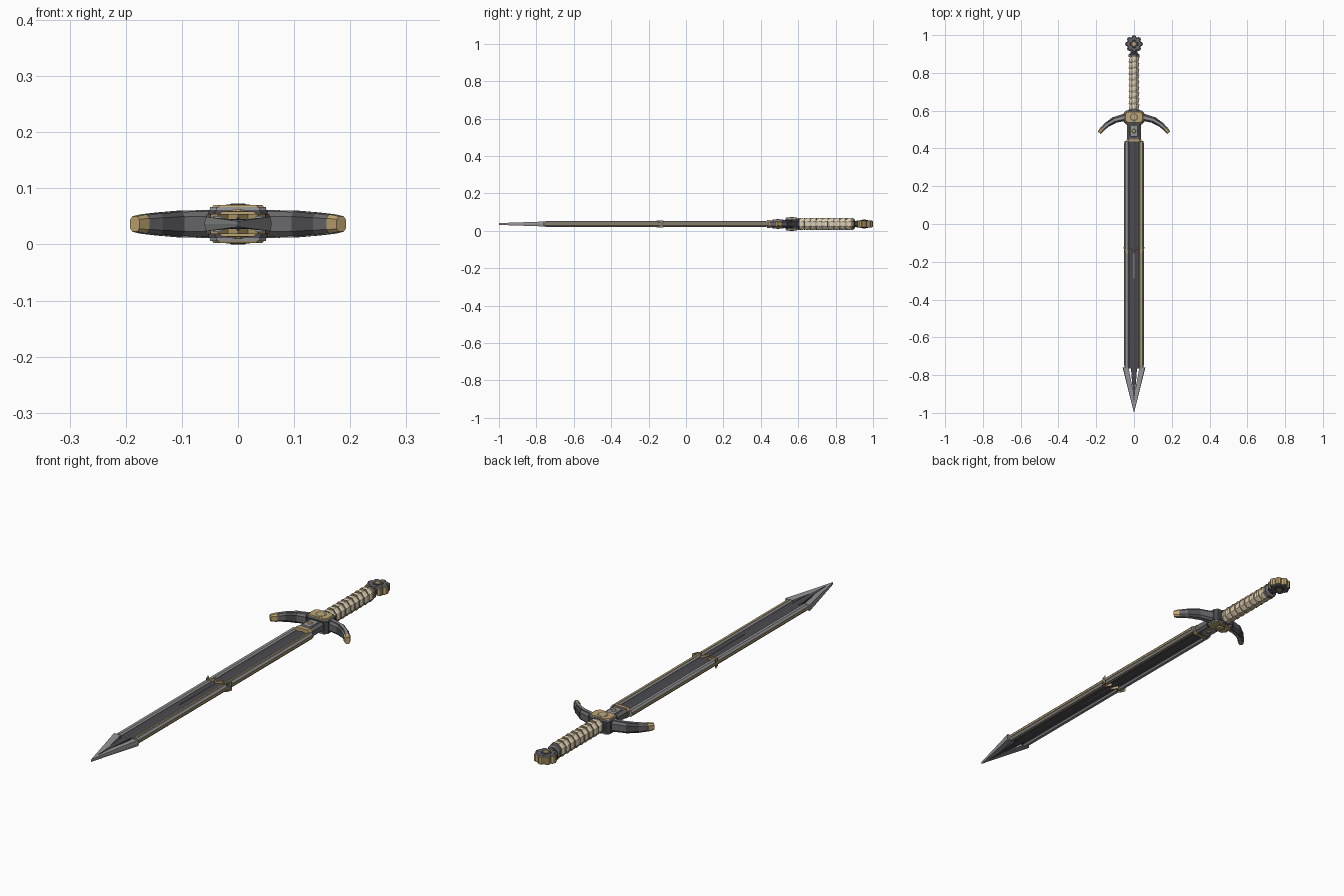
import bpy, bmesh, math
from mathutils import Vector

if "Cube" in bpy.data.objects:
    bpy.data.objects.remove(bpy.data.objects["Cube"])

ZC = 0.0365

def mat(name, c):
    m = bpy.data.materials.new(name)
    m.diffuse_color = (*c, 1)
    m.use_nodes = True
    m.node_tree.nodes["Principled BSDF"].inputs["Base Color"].default_value = m.diffuse_color
    return m

STEEL = mat("steel", (0.3, 0.3, 0.31))
DARK = mat("dark_steel", (0.07, 0.07, 0.08))
IRON = mat("iron", (0.14, 0.14, 0.15))
GOLD = mat("gold", (0.52, 0.38, 0.17))
CREAM = mat("cream_wrap", (0.72, 0.63, 0.48))

def loft(name, rings, m):
    """Skin a list of equal-length point rings and cap both ends."""
    bm = bmesh.new()
    vs = [[bm.verts.new(Vector(p) + Vector((0, 0, ZC))) for p in r] for r in rings]
    n = len(rings[0])
    for a, b in zip(vs, vs[1:]):
        for i in range(n):
            bm.faces.new((a[i], a[(i + 1) % n], b[(i + 1) % n], b[i]))
    bm.faces.new(vs[0][::-1])
    bm.faces.new(vs[-1])
    bmesh.ops.recalc_face_normals(bm, faces=bm.faces)
    me = bpy.data.meshes.new(name)
    bm.to_mesh(me)
    bm.free()
    me.materials.append(m)
    ob = bpy.data.objects.new(name, me)
    bpy.context.collection.objects.link(ob)
    return ob

def plate(name, pts, z0, z1, m, inset=1.0):
    """Flat outline extruded in z; inset scales the outer face about its centre."""
    c = sum((Vector(p) for p in pts), Vector((0, 0))) / len(pts)
    top = [c + (Vector(p) - c) * inset for p in pts]
    return loft(name, [[(x, y, z0) for x, y in pts], [(x, y, z1) for x, y in top]], m)

def bar(name, profile, y0, y1, m):
    """Cross-section in (x, z) run along the sword."""
    return loft(name, [[(x, y, z) for x, z in profile] for y in (y0, y1)], m)

def turned(name, stations, m, n=8, tilt=0):
    """Faceted shape along y from (y, rx, rz) stations."""
    rings = []
    for y, rx, rz in stations:
        ring = []
        for i in range(n):
            a = math.tau * (i + 0.5) / n
            k = 1 / math.cos(math.pi / n)
            ring.append((rx * k * math.cos(a), y + tilt * math.cos(a), rz * k * math.sin(a)))
        rings.append(ring)
    return loft(name, rings, m)

def box_pts(x0, x1, y0, y1, c=0.0):
    if not c:
        return [(x0, y0), (x1, y0), (x1, y1), (x0, y1)]
    return [(x0 + c, y0), (x1 - c, y0), (x1, y0 + c), (x1, y1 - c),
            (x1 - c, y1), (x0 + c, y1), (x0, y1 - c), (x0, y0 + c)]

def disc(cx, cy, r, n=8):
    return [(cx + r * math.cos(math.tau * (i + .5) / n),
             cy + r * math.sin(math.tau * (i + .5) / n)) for i in range(n)]

# Blade core with a shallow central rib
bar("blade_core", [(-.03, -.007), (-.012, -.007), (0, -.010), (.012, -.007), (.03, -.007),
                   (.03, .007), (.012, .007), (0, .010), (-.012, .007), (-.03, .007)],
    -.765, .44, DARK)

# Edge rails with gold inlay along the sides
for s in (-1, 1):
    bar("blade_rail", [(s * x, z) for x, z in
        [(.026, -.008), (.032, -.014), (.044, -.014), (.051, -.006),
         (.051, .006), (.044, .014), (.032, .014), (.026, .008)]], -.76, .44, STEEL)
    bar("side_inlay", [(s * .05, -.004), (s * .053, -.004), (s * .053, .004), (s * .05, .004)],
        -.75, .43, GOLD)
for s in (-1, 1):
    plate("face_inlay", box_pts(.033, .040, -.75, .43), s * .013, s * .0155, GOLD)

# Open point: two sloped frame arms meeting at the tip, dark inner spike
for s in (-1, 1):
    frame = [(.060, -.76), (.000, -1.0), (.000, -.91), (.030, -.76)]
    frame = [(s * x, y) for x, y in frame]
    for t in (-1, 1):
        thick = [.013, .005, .007, .009]
        loft("point_frame", [[(x, y, 0) for x, y in frame],
             [(x * .96, y, t * h) for (x, y), h in zip(frame, thick)]], STEEL)
plate("point_spike", [(-.017, -.75), (-.012, -.82), (0, -.95), (.012, -.82), (.017, -.75)],
      -.0085, .0085, DARK)
for t in (-1, 1):
    plate("blade_groove_line", [(-.003, -.15), (0, -.40), (.003, -.15)], t * .009, t * .0115, STEEL)

# Zigzag band halfway down the blade, both faces, with small side thorns
zig = [(-.055, -.125), (-.036, -.155), (-.018, -.128), (0, -.155),
       (.018, -.128), (.036, -.155), (.055, -.125)]
for t in (-1, 1):
    for (xa, ya), (xb, yb) in zip(zig, zig[1:]):
        plate("zigzag_band", [(xa, ya - .004), (xb, yb - .004), (xb, yb + .004), (xa, ya + .004)],
              t * .007, t * .018, GOLD)
    plate("side_thorn", [(t * .048, -.15), (t * .056, -.122), (t * .048, -.13)], -.017, .017, IRON)

# Ricasso block with collar and rivets
bar("ricasso", [(-.037, -.011), (-.026, -.020), (.026, -.020), (.037, -.011),
                (.037, .011), (.026, .020), (-.026, .020), (-.037, .011)], .435, .54, IRON)
bar("ricasso_collar", [(-.039, -.012), (-.028, -.022), (.028, -.022), (.039, -.012),
                       (.039, .012), (.028, .022), (-.028, .022), (-.039, .012)], .433, .448, GOLD)
for t in (-1, 1):
    plate("ricasso_panel", box_pts(-.022, .022, .46, .525, .006), t * .019, t * .023, STEEL, .9)
    plate("ricasso_rivet", disc(0, .492, .012), t * .022, t * .027, GOLD, .7)

# Guard centre: dark block, stepped plates and boss on both faces
plate("guard_block", box_pts(-.053, .053, .528, .602, .012), -.024, .024, DARK)
for t in (-1, 1):
    plate("guard_step", box_pts(-.051, .051, .531, .599, .012), t * .023, t * .030, STEEL, .97)
    plate("guard_plate", box_pts(-.047, .047, .534, .596, .012), t * .029, t * .034, GOLD, .93)
    plate("guard_boss", disc(0, .565, .019), t * .033, t * .0365, GOLD, .7)
    plate("guard_ring", disc(0, .565, .023), t * .033, t * .0345, IRON)

# Curved guard arms in stepped segments, mirrored, gold ends
def arm_section(s, x, y, ang, w, h):
    nx, ny = math.sin(ang), math.cos(ang)
    prof = [(-w, -h * .6), (-w * .55, -h), (w * .55, -h), (w, -h * .6),
            (w, h * .6), (w * .55, h), (-w * .55, h), (-w, h * .6)]
    return [(s * (x + nx * u), y + ny * u, z) for u, z in prof]

path = [(.045, .566, .12), (.103, .551, .42), (.143, .526, .68), (.168, .502, .85), (.184, .483, .92)]
sizes = [(.020, .0235), (.018, .0225), (.0145, .019), (.0125, .016), (.011, .0145)]
for s in (-1, 1):
    for i in range(4):
        (w0, h0), (w1, h1) = sizes[i], sizes[i + 1]
        m = GOLD if i == 3 else (IRON if i % 2 == 0 else DARK)
        k = 1.08 if i == 3 else 1.0
        loft("guard_arm", [arm_section(s, *path[i], w0 * k, h0 * k),
                           arm_section(s, *path[i + 1], w1 * .92, h1 * .95)], m)
    for t in (-1, 1):
        ridge = [(s * (x + d * math.sin(a) * .005), y + d * math.cos(a) * .005)
                 for d, seq in ((1, path[:4]), (-1, path[3::-1])) for x, y, a in seq]
        zs = [.025, .024, .0205, .0175]
        loft("arm_ridge", [[(x, y, 0) for x, y in ridge],
             [(x, y, t * z) for (x, y), z in zip(ridge, zs + zs[::-1])]], STEEL)

# Grip core, slanted wrap bands and dark cords between them
turned("grip_core", [(.598, .023, .026), (.75, .025, .028), (.895, .022, .025)], CREAM)
for i in range(9):
    y = .618 + i * .0315
    turned("wrap_band", [(y - .013, .023, .027), (y - .006, .027, .031),
                         (y + .006, .027, .031), (y + .013, .023, .027)], CREAM, tilt=.006)
    turned("wrap_cord", [(y + .0135, .029, .033), (y + .0175, .029, .033)], GOLD, tilt=-.004)
turned("grip_base", [(.598, .031, .033), (.606, .028, .031)], IRON)

# Grip cap and neck under the pommel
turned("grip_cap", [(.885, .028, .031), (.898, .028, .029), (.903, .020, .020)], IRON)
turned("pommel_neck", [(.90, .018, .017), (.925, .020, .016)], DARK)

# Lobed pommel with gold lobes and centre button
star = [(r * math.cos(a), .953 + r * math.sin(a)) for i in range(32)
        for a in [math.tau * (i - .5) / 32 + math.pi / 32]
        for r in [(.047, .044, .036, .044)[i % 4]]]
plate("pommel_body", star, -.015, .015, GOLD)
for t in (-1, 1):
    plate("pommel_face", star, t * .0145, t * .019, IRON, .85)
    plate("pommel_ring", disc(0, .953, .023), t * .018, t * .0205, DARK, .9)
    plate("pommel_button", disc(0, .953, .015), t * .018, t * .023, GOLD, .7)
